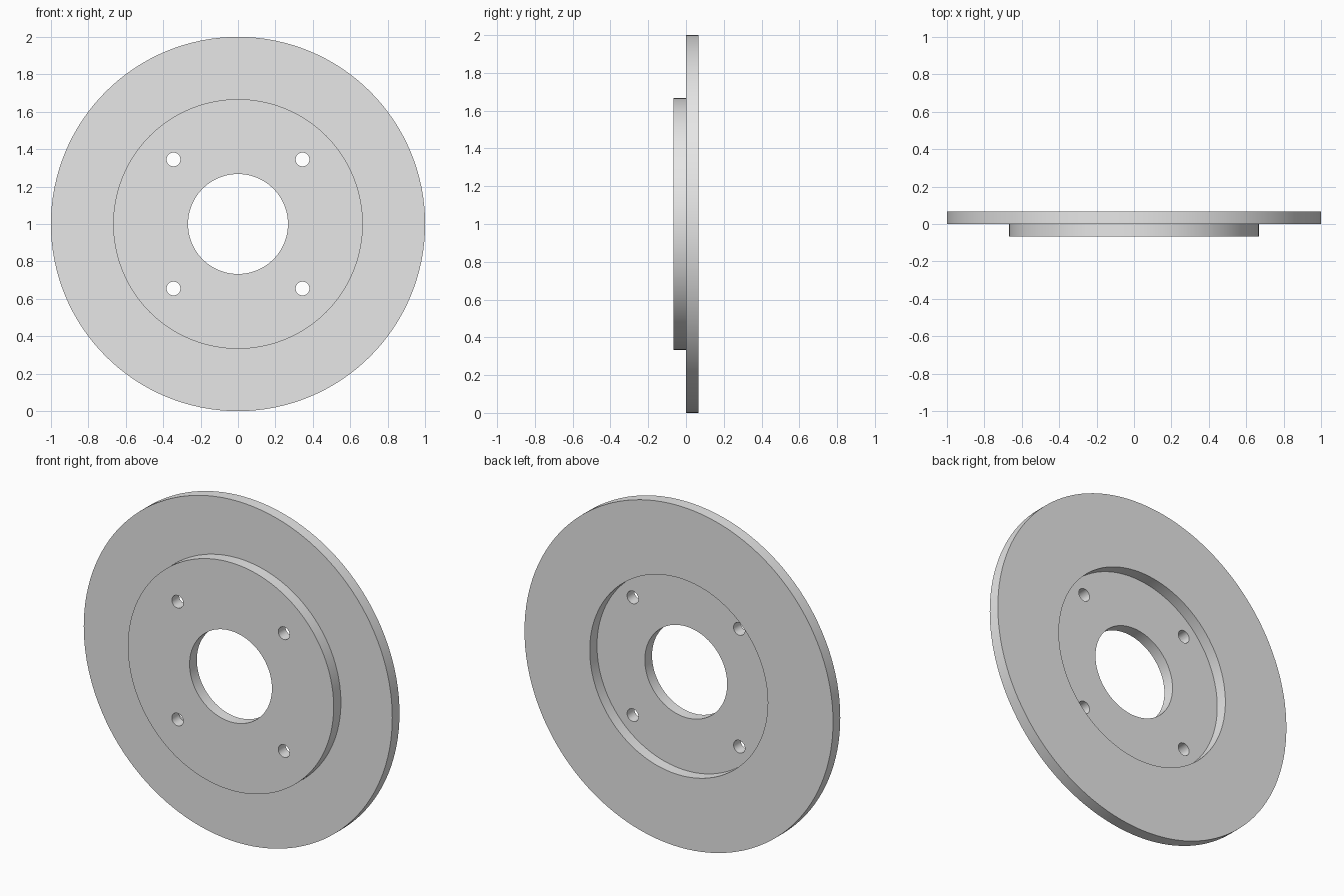
import bpy, bmesh, math
from mathutils import Matrix, Vector

if "Cube" in bpy.data.objects:
    bpy.data.objects.remove(bpy.data.objects["Cube"])

T = 0.067      # thickness of rim and hub plate
SEGMENTS = 128

steel = bpy.data.materials.new("light_grey_metal")
steel.diffuse_color = (0.8, 0.8, 0.8, 1)
steel.use_nodes = True
steel.node_tree.nodes["Principled BSDF"].inputs["Base Color"].default_value = steel.diffuse_color

# Stepped disc: (radius, y) section spun around the y axis
section = [(0.267, -T), (0.667, -T), (0.667, 0), (1, 0),
           (1, T), (0.577, T), (0.577, 0), (0.267, 0)]
bm = bmesh.new()
rings = []
for i in range(SEGMENTS):
    a = 2 * math.pi * i / SEGMENTS
    rings.append([bm.verts.new((r * math.cos(a), y, 1 + r * math.sin(a)))
                  for r, y in section])
n = len(section)
for i in range(SEGMENTS):
    p, q = rings[i], rings[(i + 1) % SEGMENTS]
    for j in range(n):
        k = (j + 1) % n
        bm.faces.new((p[j], p[k], q[k], q[j]))
bmesh.ops.recalc_face_normals(bm, faces=bm.faces)
mesh = bpy.data.meshes.new("brake_disc")
bm.to_mesh(mesh)
bm.free()
disc = bpy.data.objects.new("brake_disc", mesh)
bpy.context.collection.objects.link(disc)
mesh.materials.append(steel)

# Four bolt holes cut through the hub plate
bm = bmesh.new()
for sx in (-1, 1):
    for sz in (-1, 1):
        place = (Matrix.Translation(Vector((sx * 0.345, 0, 1 + sz * 0.345)))
                 @ Matrix.Rotation(math.pi / 2, 4, 'X'))
        bmesh.ops.create_cone(bm, cap_ends=True, segments=32, radius1=0.037,
                              radius2=0.037, depth=0.4, matrix=place)
cut_mesh = bpy.data.meshes.new("bolt_hole_cutter")
bm.to_mesh(cut_mesh)
bm.free()
cut_mesh.materials.append(steel)
cutter = bpy.data.objects.new("bolt_hole_cutter", cut_mesh)
bpy.context.collection.objects.link(cutter)
cutter.hide_render = True

bpy.context.view_layer.objects.active = disc
disc.select_set(True)
cut = disc.modifiers.new("bolt_holes", 'BOOLEAN')
cut.operation = 'DIFFERENCE'
cut.solver = 'EXACT'
cut.object = cutter
bpy.ops.object.modifier_apply(modifier=cut.name)
bpy.data.objects.remove(cutter)

bpy.ops.object.shade_smooth_by_angle(angle=math.radians(30))
